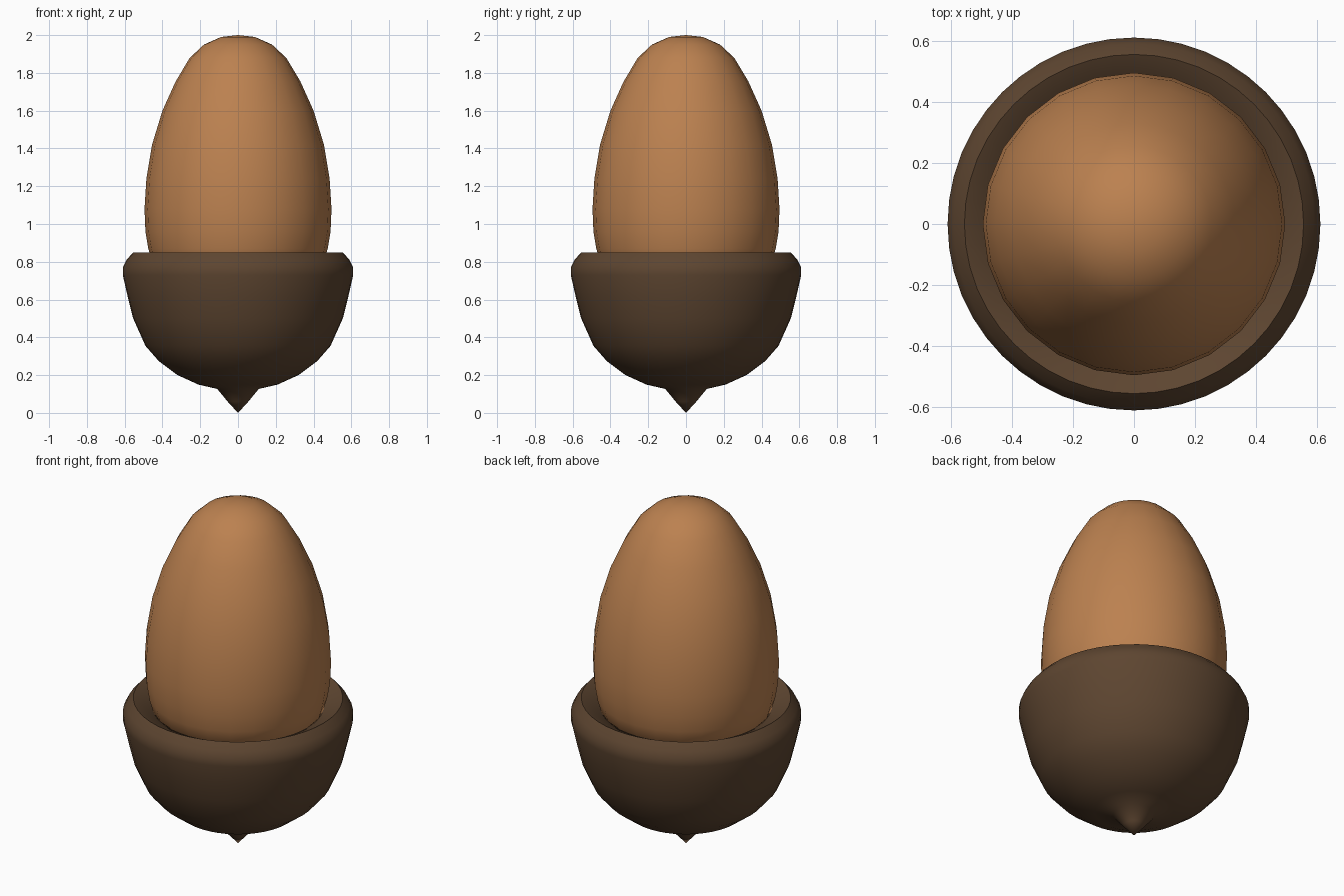
import bpy
import math

if "Cube" in bpy.data.objects:
    bpy.data.objects.remove(bpy.data.objects["Cube"])


def material(name, color):
    mat = bpy.data.materials.new(name)
    mat.diffuse_color = color
    mat.use_nodes = True
    mat.node_tree.nodes["Principled BSDF"].inputs["Base Color"].default_value = mat.diffuse_color
    return mat


def lathe(name, profile, sides, mat, sharp_angle):
    """Revolve an (r, z) profile listed from bottom to top; r = 0 is a pole."""
    verts, faces, rings = [], [], []
    for r, z in profile:
        count = sides if r > 0 else 1
        start = len(verts)
        for i in range(count):
            a = 2 * math.pi * i / sides
            verts.append((r * math.cos(a), r * math.sin(a), z))
        rings.append([start + i % count for i in range(sides)])
    for low, high in zip(rings, rings[1:]):
        for i in range(sides):
            j = (i + 1) % sides
            loop = [low[i], low[j], high[j], high[i]]
            faces.append(list(dict.fromkeys(loop)))
    mesh = bpy.data.meshes.new(name)
    mesh.from_pydata(verts, [], faces)
    mesh.materials.append(mat)
    obj = bpy.data.objects.new(name, mesh)
    bpy.context.collection.objects.link(obj)
    bpy.ops.object.select_all(action='DESELECT')
    obj.select_set(True)
    bpy.context.view_layer.objects.active = obj
    bpy.ops.object.shade_smooth_by_angle(angle=math.radians(sharp_angle))
    return obj


nut_brown = material("nut_brown", (0.50, 0.22, 0.08, 1))
cup_brown = material("cup_brown", (0.11, 0.06, 0.03, 1))

# Egg-shaped nut, tapering down into the cup
lathe("nut", [(0, 0.60), (0.25, 0.65), (0.39, 0.73), (0.455, 0.80),
              (0.475, 0.87), (0.49, 0.96), (0.495, 1.08), (0.485, 1.24),
              (0.455, 1.42), (0.40, 1.60), (0.33, 1.755), (0.255, 1.88),
              (0.18, 1.95), (0.09, 1.99), (0, 2.0)], 24, nut_brown, 60)

# Cup with pointed stem, rounded bowl, bevelled rim and recessed inside
lathe("cup", [(0, 0), (0.055, 0.06), (0.11, 0.127), (0.21, 0.15),
              (0.32, 0.20), (0.42, 0.275), (0.49, 0.355), (0.555, 0.50),
              (0.585, 0.62), (0.61, 0.73), (0.61, 0.77), (0.59, 0.81),
              (0.555, 0.85), (0.455, 0.80), (0.38, 0.70), (0.22, 0.62),
              (0, 0.58)], 48, cup_brown, 50)
